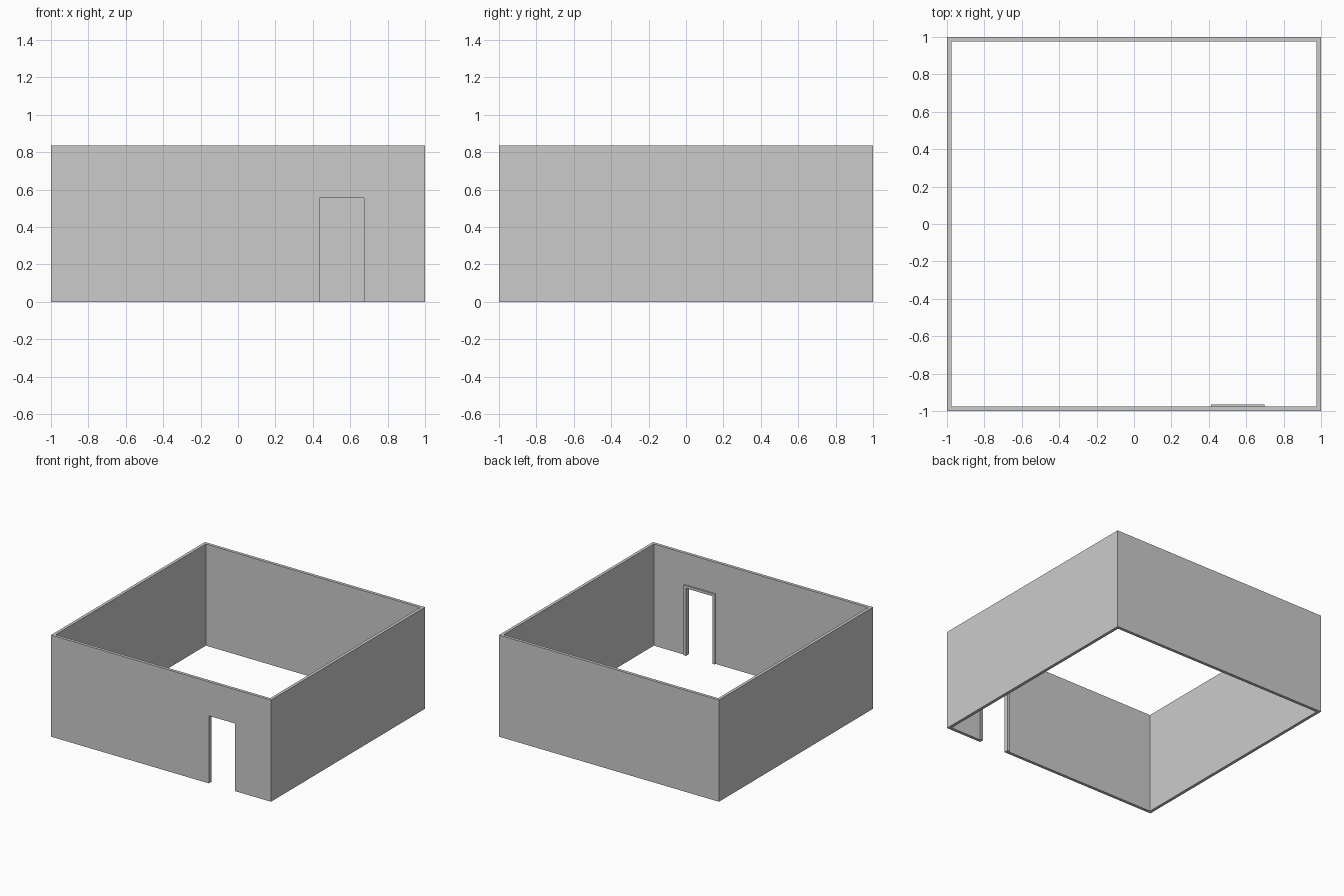
import bpy, bmesh

if "Cube" in bpy.data.objects:
    bpy.data.objects.remove(bpy.data.objects["Cube"])

HEIGHT = 0.835          # wall height
T = 0.025               # wall thickness
DOOR_L, DOOR_R, DOOR_H = 0.435, 0.675, 0.555
TRIM_W, TRIM_D = 0.022, 0.011


def link_mesh(name, bm):
    bmesh.ops.recalc_face_normals(bm, faces=bm.faces)
    mesh = bpy.data.meshes.new(name)
    bm.to_mesh(mesh)
    bm.free()
    obj = bpy.data.objects.new(name, mesh)
    bpy.context.collection.objects.link(obj)
    return obj


def box(name, lo, hi):
    bm = bmesh.new()
    bmesh.ops.create_cube(bm, size=1)
    for v in bm.verts:
        v.co = [hi[i] if v.co[i] > 0 else lo[i] for i in range(3)]
    return link_mesh(name, bm)


def extrude_front(name, outline, y0, y1):
    bm = bmesh.new()
    face = bm.faces.new([bm.verts.new((x, y0, z)) for x, z in outline])
    result = bmesh.ops.extrude_face_region(bm, geom=[face], use_keep_orig=True)
    moved = [g for g in result["geom"] if isinstance(g, bmesh.types.BMVert)]
    bmesh.ops.translate(bm, verts=moved, vec=(0, y1 - y0, 0))
    return link_mesh(name, bm)


def cut(obj, cutter):
    cutter.hide_render = True
    mod = obj.modifiers.new("cut", "BOOLEAN")
    mod.operation = "DIFFERENCE"
    mod.solver = "EXACT"
    mod.object = cutter
    bpy.context.view_layer.objects.active = obj
    bpy.ops.object.modifier_apply(modifier=mod.name)
    bpy.data.objects.remove(cutter)


# Four walls as one open ring, with the doorway cut through the front
walls = box("walls", (-1, -1, 0), (1, 1, HEIGHT))
cut(walls, box("room_cutter", (-1 + T, -1 + T, -0.1), (1 - T, 1 - T, 1)))
cut(walls, box("door_cutter", (DOOR_L, -1.1, -0.1), (DOOR_R, -0.9, DOOR_H)))

# Door casing on the inside face of the front wall
extrude_front("door_trim", [
    (DOOR_L - TRIM_W, 0), (DOOR_L - TRIM_W, DOOR_H + TRIM_W),
    (DOOR_R + TRIM_W, DOOR_H + TRIM_W), (DOOR_R + TRIM_W, 0),
    (DOOR_R, 0), (DOOR_R, DOOR_H), (DOOR_L, DOOR_H), (DOOR_L, 0),
], -1 + T, -1 + T + TRIM_D)
